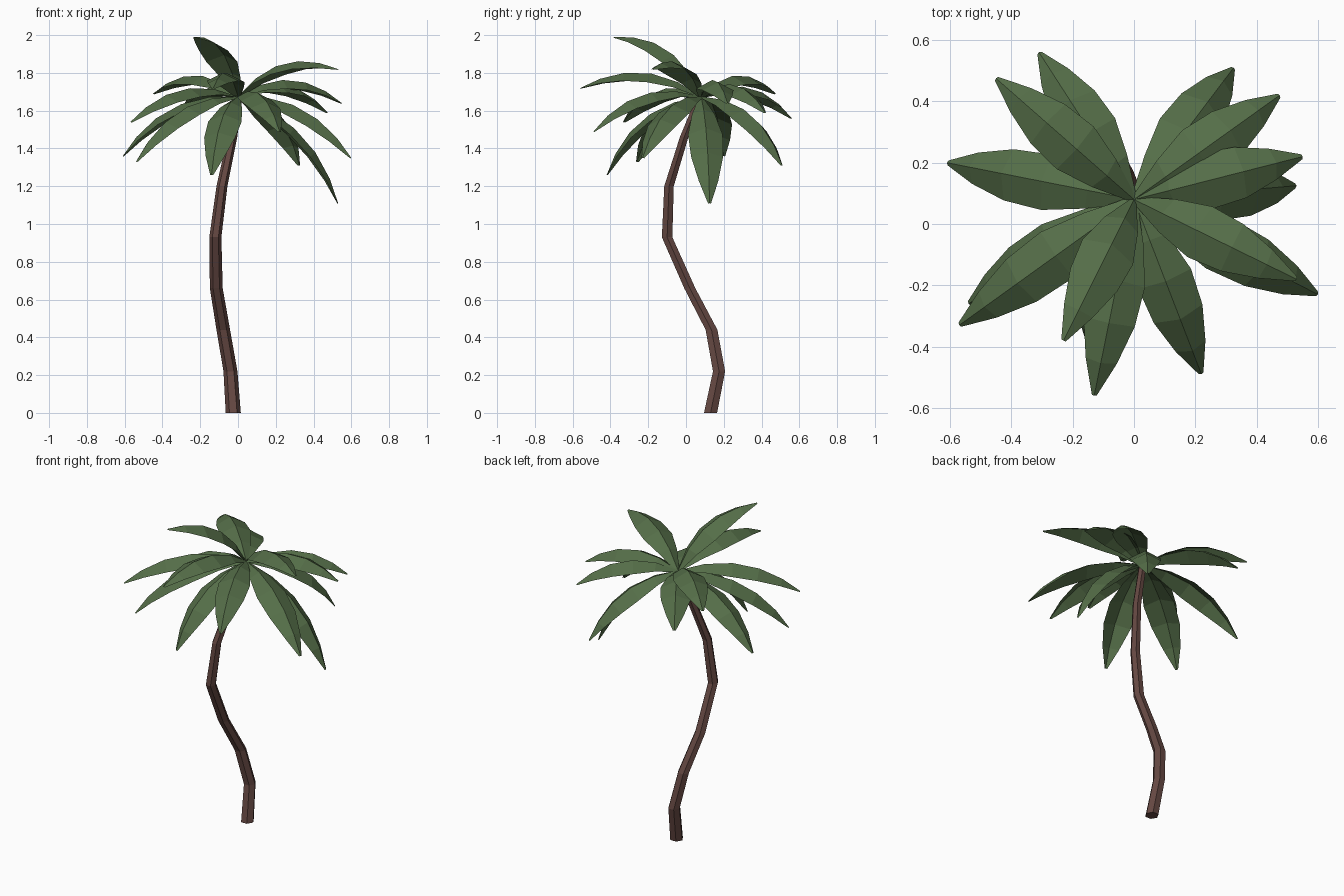
import bpy, bmesh, math
from mathutils import Vector

if "Cube" in bpy.data.objects:
    bpy.data.objects.remove(bpy.data.objects["Cube"])


def material(name, rgb):
    m = bpy.data.materials.new(name)
    m.diffuse_color = (*rgb, 1)
    m.use_nodes = True
    m.node_tree.nodes["Principled BSDF"].inputs["Base Color"].default_value = m.diffuse_color
    return m


def finish(bm, name, mat):
    me = bpy.data.meshes.new(name)
    bm.to_mesh(me)
    bm.free()
    me.materials.append(mat)
    ob = bpy.data.objects.new(name, me)
    bpy.context.collection.objects.link(ob)
    return ob


bark = material("bark", (0.13, 0.065, 0.055))
leaf = material("leaf", (0.09, 0.155, 0.065))

# Trunk: six-sided tapered tube along a wavy path (x, y, z, radius)
path = [(-.025, .13, 0, .04), (-.04, .175, .22, .037), (-.078, .135, .44, .036),
        (-.115, .02, .66, .034), (-.12, -.10, .93, .032), (-.085, -.09, 1.2, .029),
        (-.03, -.01, 1.46, .026), (-.003, .07, 1.66, .023)]
SIDES = 6
bm = bmesh.new()
rings = []
for x, y, z, r in path:
    angles = [math.tau * i / SIDES for i in range(SIDES)]
    rings.append([bm.verts.new((x + r * math.cos(a), y + r * math.sin(a), z)) for a in angles])
for lo, hi in zip(rings, rings[1:]):
    for i in range(SIDES):
        j = (i + 1) % SIDES
        bm.faces.new((lo[i], lo[j], hi[j], hi[i]))
bm.faces.new(rings[0][::-1])
bm.faces.new(rings[-1])
finish(bm, "trunk", bark)

# Fronds: folded leaves arching from the crown to each tip
ROOT = Vector((0, .08, 1.675))
PROFILE = [(0, .012), (.2, .06), (.42, .092), (.64, .085), (.84, .052), (1, .008)]


def frond(name, tip):
    tip = Vector(tip)
    chord = tip - ROOT
    side = chord.cross(Vector((0, 0, 1))).normalized()
    up = side.cross(chord).normalized()
    control = (ROOT + tip) / 2 + up * .21
    bm = bmesh.new()
    rows = []
    for t, w in PROFILE:
        p = ROOT * (1 - t) ** 2 + control * 2 * t * (1 - t) + tip * t * t
        tangent = (control - ROOT) * (1 - t) + (tip - control) * t
        normal = side.cross(tangent).normalized()
        drop = normal * w * .5
        rows.append([bm.verts.new(q) for q in (p - side * w - drop, p, p + side * w - drop)])
    for a, b in zip(rows, rows[1:]):
        for i in range(2):
            bm.faces.new((a[i], a[i + 1], b[i + 1], b[i]))
    finish(bm, name, leaf)


tips = [(-.31, .56, 1.56), (-.45, .475, 1.69), (-.61, .20, 1.36), (-.54, -.26, 1.33),
        (-.57, -.33, 1.54), (-.23, -.38, 1.99), (-.13, -.56, 1.72), (-.14, -.42, 1.26),
        (.22, -.49, 1.49), (.60, -.23, 1.35), (.53, -.18, 1.82), (.53, .125, 1.11),
        (.55, .22, 1.64), (.475, .42, 1.59), (.325, .51, 1.31)]
for n, tip in enumerate(tips, 1):
    frond(f"frond_{n:02d}", tip)
